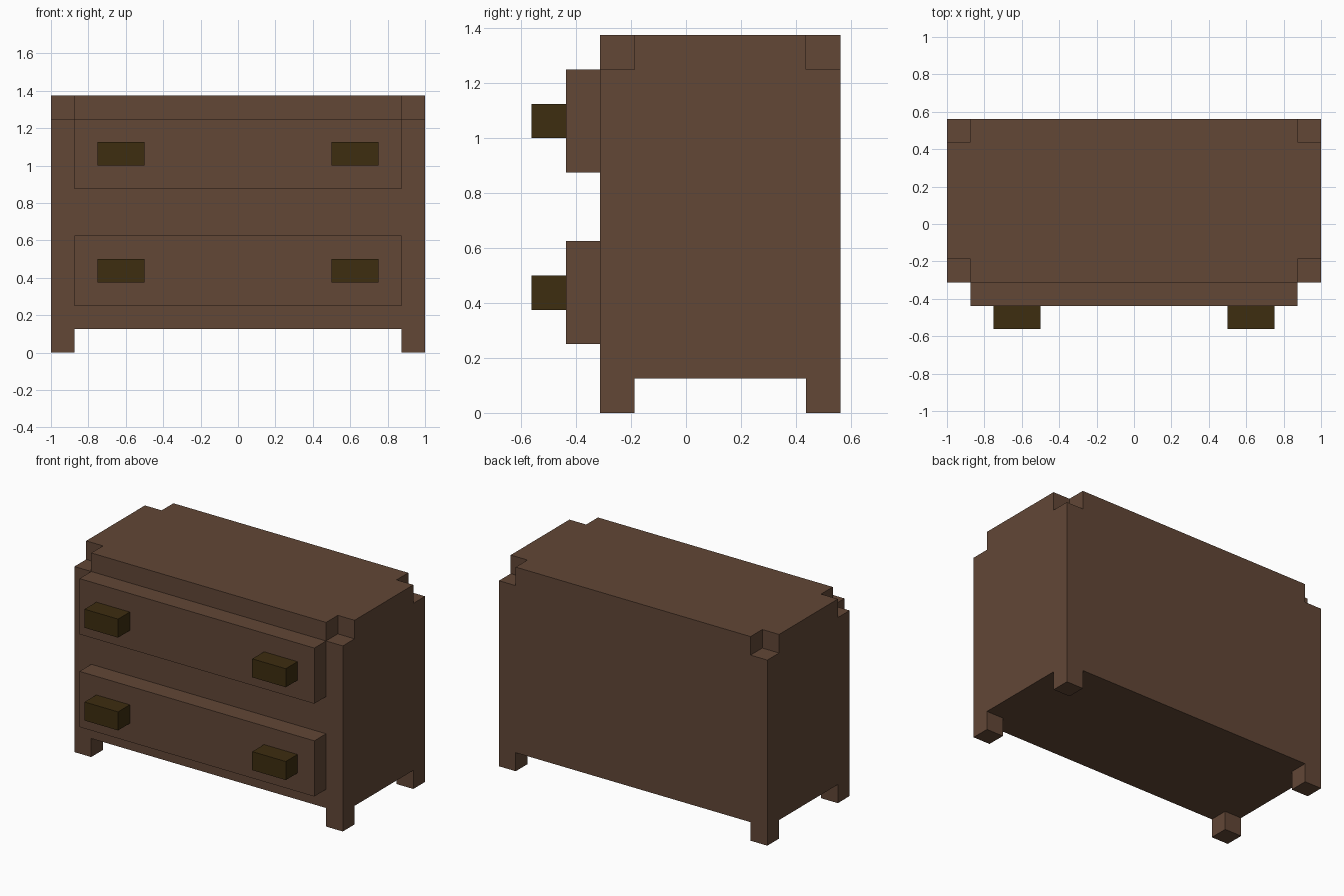
import bpy, bmesh, math
from mathutils import Vector

if "Cube" in bpy.data.objects:
    bpy.data.objects.remove(bpy.data.objects["Cube"])

U = 0.125                      # block unit the whole model is built on
FRONT, BACK = -0.3125, 0.5625  # cabinet depth range


def material(name, rgb):
    m = bpy.data.materials.new(name)
    m.diffuse_color = (*rgb, 1)
    m.use_nodes = True
    m.node_tree.nodes["Principled BSDF"].inputs["Base Color"].default_value = m.diffuse_color
    return m


WOOD = material("brown wood", (0.122, 0.063, 0.037))
DARK = material("dark handle", (0.047, 0.026, 0.005))


def add_box(bm, lo, hi):
    lo, hi = Vector(lo), Vector(hi)
    verts = bmesh.ops.create_cube(bm, size=1)["verts"]
    for v in verts:
        v.co = (lo + hi) / 2 + Vector(a * b for a, b in zip(v.co, hi - lo))


def finish(bm, name, mat):
    bmesh.ops.recalc_face_normals(bm, faces=bm.faces)
    me = bpy.data.meshes.new(name)
    bm.to_mesh(me)
    bm.free()
    me.materials.append(mat)
    ob = bpy.data.objects.new(name, me)
    bpy.context.collection.objects.link(ob)


def box(name, lo, hi, mat):
    bm = bmesh.new()
    add_box(bm, lo, hi)
    finish(bm, name, mat)


def extrude(bm, faces, dz):
    geom = bmesh.ops.extrude_face_region(bm, geom=faces)["geom"]
    moved = [g for g in geom if isinstance(g, bmesh.types.BMVert)]
    bmesh.ops.translate(bm, verts=moved, vec=(0, 0, dz))


# Cabinet: a box cut near its corners, legs drawn down, notched top drawn up
bm = bmesh.new()
add_box(bm, (-1, FRONT, U), (1, BACK, 1.25))
cuts = [((x, 0, 0), (1, 0, 0)) for x in (-1 + U, 1 - U)]
cuts += [((0, y, 0), (0, 1, 0)) for y in (FRONT + U, BACK - U)]
for co, no in cuts:
    bmesh.ops.bisect_plane(bm, geom=bm.verts[:] + bm.edges[:] + bm.faces[:],
                           plane_co=co, plane_no=no)
bm.normal_update()


def is_corner(f):
    c = f.calc_center_median()
    return abs(c.x) > 1 - U and not FRONT + U < c.y < BACK - U


legs = [f for f in bm.faces if f.normal.z < -0.9 and is_corner(f)]
top = [f for f in bm.faces if f.normal.z > 0.9 and not is_corner(f)]
extrude(bm, legs, -U)
extrude(bm, top, U)
bmesh.ops.recalc_face_normals(bm, faces=bm.faces)
bmesh.ops.dissolve_limit(bm, angle_limit=math.radians(1),
                         verts=bm.verts[:], edges=bm.edges[:])
finish(bm, "cabinet", WOOD)

# Two drawers, each with a pair of handles
for level, z in (("lower", 0.25), ("upper", 0.875)):
    box(level + "_drawer", (-1 + U, FRONT - U, z), (1 - U, FRONT, z + 3 * U), WOOD)
    for side, x in (("left", -0.75), ("right", 0.5)):
        box(f"{level}_{side}_handle", (x, FRONT - 2 * U, z + U),
            (x + 2 * U, FRONT - U, z + 2 * U), DARK)
